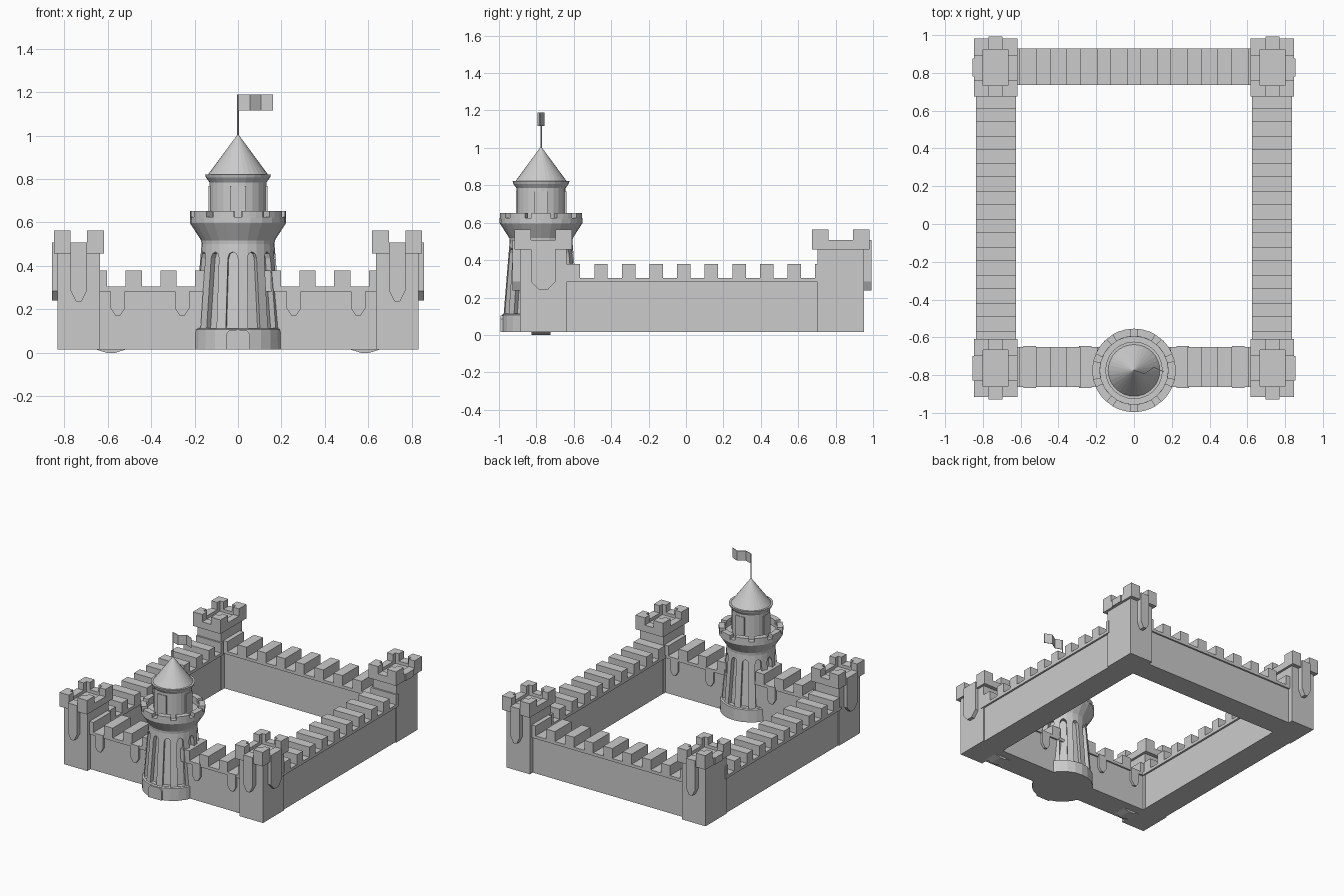
import bpy, bmesh
from math import pi, sin, cos, radians

if "Cube" in bpy.data.objects:
    bpy.data.objects.remove(bpy.data.objects["Cube"])

def finish(name, bm):
    bmesh.ops.recalc_face_normals(bm, faces=bm.faces)
    me = bpy.data.meshes.new(name)
    bm.to_mesh(me)
    bm.free()
    ob = bpy.data.objects.new(name, me)
    bpy.context.collection.objects.link(ob)
    return ob

def box(bm, x0, x1, y0, y1, z0, z1):
    vs = bmesh.ops.create_cube(bm, size=1)["verts"]
    for v in vs:
        v.co = ((x0+x1)/2 + v.co.x*(x1-x0), (y0+y1)/2 + v.co.y*(y1-y0), (z0+z1)/2 + v.co.z*(z1-z0))

def prism(bm, pts, place):
    """Solid between two copies of an outline; place(u, z, side) gives the point."""
    a, b = [[bm.verts.new(place(u, z, s)) for u, z in pts] for s in (0, 1)]
    bm.faces.new(a)
    bm.faces.new(b[::-1])
    n = len(pts)
    for i in range(n):
        bm.faces.new((a[i], a[(i+1) % n], b[(i+1) % n], b[i]))

def shield(c, hw, tip, shoulder, top):
    return [(c-hw, top), (c-hw, shoulder), (c-hw*.35, tip), (c+hw*.35, tip), (c+hw, shoulder), (c+hw, top)]

def lathe(name, prof, n=24):
    bm = bmesh.new()
    rings = []
    for r, z in prof:
        k = n if r > 0 else 1
        rings.append([bm.verts.new((r*sin(2*pi*i/n), CY - r*cos(2*pi*i/n), z)) for i in range(k)])
    for a, b in zip(rings, rings[1:]):
        for i in range(n):
            j = (i+1) % n
            f = [a[i % len(a)], a[j % len(a)], b[j % len(b)], b[i % len(b)]]
            bm.faces.new(list(dict.fromkeys(f)))
    return finish(name, bm)

CY = -0.775
Z0 = 0.015

# corner towers
def corner_tower(name, s, cy, out):
    cx, hx, hy = s*.733, .0975, .125
    bm = bmesh.new()
    box(bm, cx-hx, cx+hx, cy-hy, cy+hy, Z0, .485)
    HX, HY, IX, IY = .115, .154, .066, .096
    for a in (-1, 1):
        # low parapet
        box(bm, *sorted((cx+a*IX, cx+a*HX)), cy-HY, cy+HY, .457, .508)
        box(bm, cx-HX, cx+HX, *sorted((cy+a*IY, cy+a*HY)), .457, .508)
        # L-shaped corner merlons
        for b in (-1, 1):
            box(bm, *sorted((cx+a*.037, cx+a*HX)), *sorted((cy+b*IY, cy+b*HY)), .457, .563)
            box(bm, *sorted((cx+a*IX, cx+a*HX)), *sorted((cy+b*.065, cy+b*HY)), .457, .563)
    # hanging shields on outer faces
    ys = (cy+out*(hy-.01), cy+out*(HY+.011))
    prism(bm, shield(cx, .037, .237, .285, .508), lambda u, z, k: (u, ys[k] if z > .46 or k == 0 else ys[1], z))
    xs = (cx+s*(hx-.01), cx+s*(HX+.008))
    side = shield(cy, .065, .24, .285, .508) if out < 0 else [(cy-.048, .457), (cy+.048, .457), (cy+.048, .508), (cy-.048, .508)]
    prism(bm, side, lambda u, z, k: (xs[k], u, z))
    finish(name, bm)

for s, side in ((-1, "left"), (1, "right")):
    corner_tower("front_%s_tower" % side, s, -.763, -1)
    corner_tower("back_%s_tower" % side, s, .828, 1)

# side walls with full-width merlons
for s, side in ((-1, "left"), (1, "right")):
    bm = bmesh.new()
    c = s*.73
    box(bm, c-.092, c+.092, -.7, .75, Z0, .29)
    box(bm, c-.106, c+.106, -.66, .72, .283, .305)
    for k in range(10):
        y = -.602 + .1476*k
        box(bm, c-.106, c+.106, y-.036, min(y+.036, .72), .30, .38)
    finish(side + "_wall", bm)

# front and back walls
for name, c, h in (("front_wall", -.756, .106), ("back_wall", .8325, .0975)):
    bm = bmesh.new()
    box(bm, -.68, .68, c-h+.012, c+h-.012, Z0, .29)
    box(bm, -.64, .64, c-h, c+h, .283, .305)
    for k in range(-4, 5):
        x = .16*k
        box(bm, max(x-.037, -.64), min(x+.037, .64), c-h, c+h, .30, .38)
    finish(name, bm)

# wall shields, both faces of the front wall
bm = bmesh.new()
for x in (-.553, -.257, .257, .553):
    for d in (-1, 1):
        ys = (-.756+d*.085, -.756+d*.111)
        prism(bm, shield(x, .033, .172, .205, .305), lambda u, z, k: (u, ys[k], z))
finish("wall_shields", bm)

# small foot pads under the front wall
bm = bmesh.new()
for x in (-.585, .585):
    prism(bm, [(x-.07, .016), (x-.02, 0), (x+.02, 0), (x+.07, .016)], lambda u, z, k: (u, CY-.05+.1*k, z))
finish("foot_pads", bm)

# round keep: flared base, tapered shaft, corbelled parapet
keep = lathe("keep_shaft", [(0, Z0), (.212, Z0), (.21, .107), (.2, .112), (.168, .50), (.17, .518),
                            (.221, .597), (.221, .625), (.18, .625), (.18, .60), (0, .60)])

# arched recesses around the shaft
bm = bmesh.new()
arch = [(-.029, .115), (.029, .115), (.023, .435)] + \
       [(.023*cos(a), .435+.03*sin(a)) for a in (pi/4, pi/2, 3*pi/4)] + [(-.023, .435)]
for i in range(12):
    t = radians(-8 + 30*i)
    def place(u, z, k):
        r = .2 - (z-.112)*.082 + (-.032, .03)[k]
        return (r*sin(t)+u*cos(t), CY - r*cos(t)+u*sin(t), z)
    prism(bm, arch, place)
cutter = finish("recess_cutter", bm)
cutter.hide_render = True
cutter.hide_viewport = True
mod = keep.modifiers.new("recesses", "BOOLEAN")
mod.operation = "DIFFERENCE"
mod.solver = "EXACT"
mod.object = cutter

# keep merlons
bm = bmesh.new()
for i in range(10):
    m = 2*pi*(i+.5)/10
    angs = [m + radians(a) for a in (-13, -4.3, 4.3, 13)]
    outline = [(.221, a) for a in angs] + [(.18, a) for a in reversed(angs)]
    prism(bm, outline, lambda r, a, k: (r*sin(a), CY-r*cos(a), (.62, .652)[k]))
finish("keep_merlons", bm)

# keep door
bm = bmesh.new()
prism(bm, [(-.056, Z0), (.056, Z0), (.056, .085), (.038, .105), (-.038, .105), (-.056, .085)],
      lambda u, z, k: (u, (CY-.19, CY-.216)[k], z))
finish("keep_door", bm)

# turret, its four doorways, cornice and roof
lathe("turret", [(0, .59), (.132, .59), (.132, .785), (.148, .808), (.152, .822), (0, .822)])
bm = bmesh.new()
for i in range(4):
    t = i*pi/2
    prism(bm, [(-.037, .60), (.037, .60), (.037, .768), (-.037, .768)],
          lambda u, z, k: ((.11, .135)[k]*sin(t)+u*cos(t), CY-(.11, .135)[k]*cos(t)+u*sin(t), z))
finish("turret_doorways", bm)
lathe("cone_roof", [(0, .815), (.142, .815), (0, 1.008)], 32)

# flagpole and waving flag
lathe("flagpole", [(0, .99), (.004, .99), (.004, 1.19), (0, 1.19)], 8)
bm = bmesh.new()
wave = [(0, 0), (.055, -.018), (.105, .016), (.16, -.008)]
for (xa, ya), (xb, yb) in zip(wave, wave[1:]):
    prism(bm, [(xa, 1.116), (xb, 1.116), (xb, 1.19), (xa, 1.19)],
          lambda u, z, k: (u, CY + (ya if u == xa else yb) + (-.002, .002)[k], z))
finish("flag", bm)
